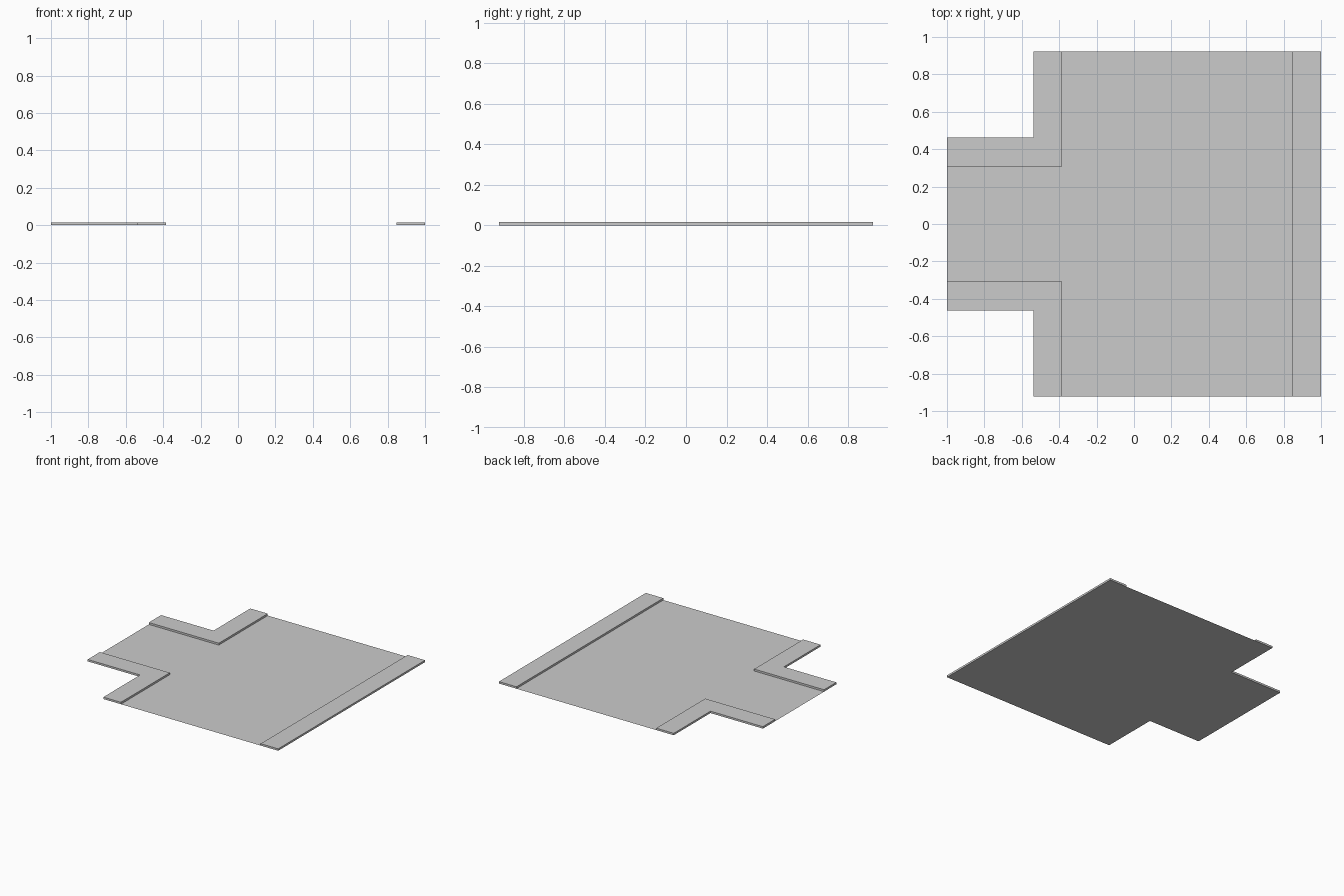
import bpy, bmesh

if "Cube" in bpy.data.objects:
    bpy.data.objects.remove(bpy.data.objects["Cube"])

U = 2 / 13          # layout module: the tile is 13 x 12 modules
H = 0.1 * U         # kerb height


def flat_part(name, outline, height=0.0):
    """Flat polygon on the ground, optionally raised into a slab."""
    bm = bmesh.new()
    face = bm.faces.new([bm.verts.new((x * U, y * U, 0)) for x, y in outline])
    if height:
        # keep the underside and raise the top
        top = bmesh.ops.extrude_face_region(bm, geom=[face], use_keep_orig=True)
        verts = [g for g in top["geom"] if isinstance(g, bmesh.types.BMVert)]
        bmesh.ops.translate(bm, verts=verts, vec=(0, 0, height))
        bmesh.ops.recalc_face_normals(bm, faces=bm.faces)
    mesh = bpy.data.meshes.new(name)
    bm.to_mesh(mesh)
    bm.free()
    obj = bpy.data.objects.new(name, mesh)
    bpy.context.collection.objects.link(obj)
    return obj


# T-shaped road surface between the pavements
flat_part("road_surface", [
    (-6.5, -2), (-2.5, -2), (-2.5, -6), (5.5, -6),
    (5.5, 6), (-2.5, 6), (-2.5, 2), (-6.5, 2)])

# Straight pavement along the right side
flat_part("straight_pavement", [(5.5, -6), (6.5, -6), (6.5, 6), (5.5, 6)], H)

# L-shaped corner pavements at both sides of the branch road
corner = [(-6.5, 2), (-2.5, 2), (-2.5, 6), (-3.5, 6), (-3.5, 3), (-6.5, 3)]
flat_part("back_corner_pavement", corner, H)
flat_part("front_corner_pavement", [(x, -y) for x, y in reversed(corner)], H)
